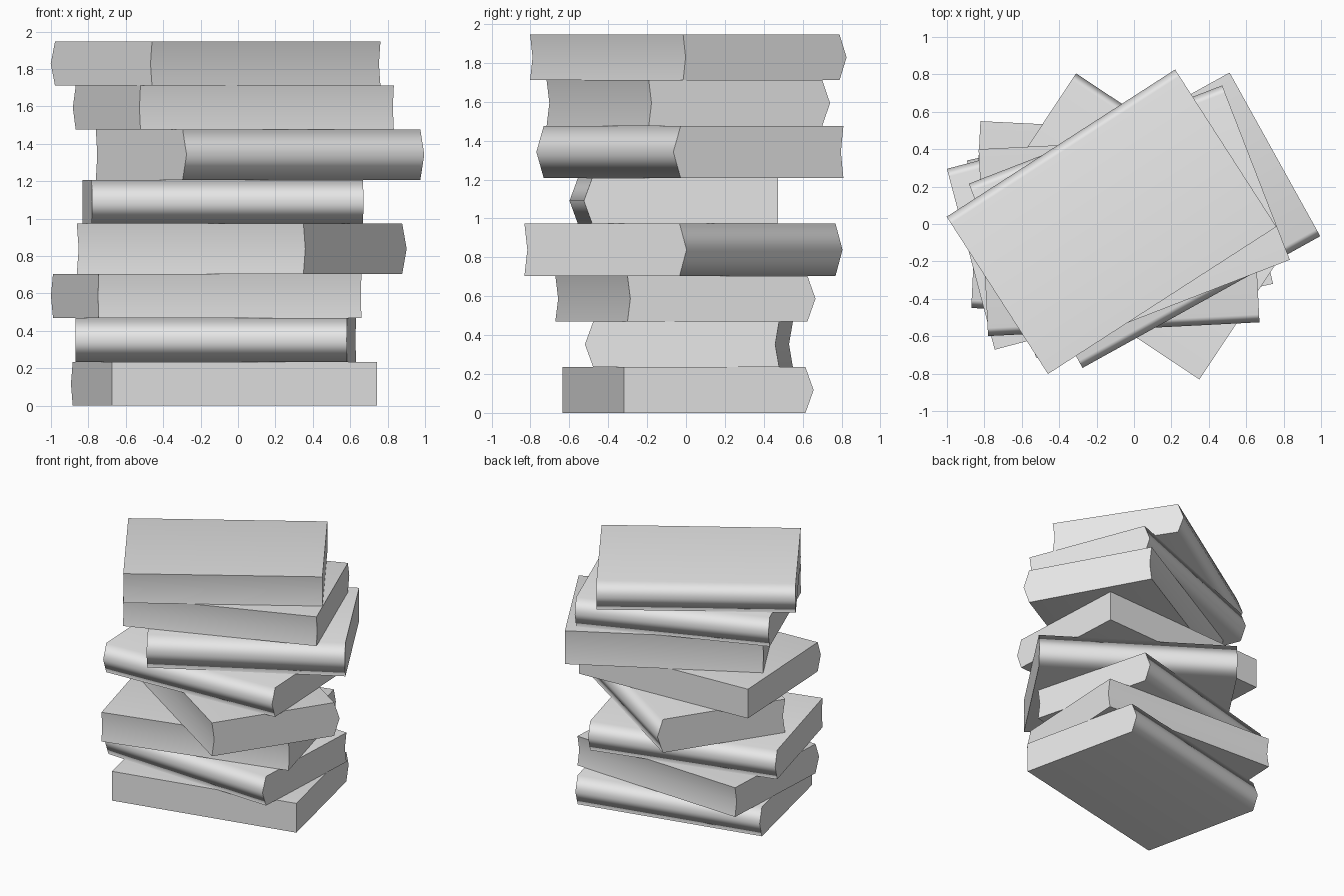
import bpy, bmesh
from math import radians

cube = bpy.data.objects.get("Cube")
if cube:
    bpy.data.objects.remove(cube, do_unlink=True)

grey = bpy.data.materials.new("book_grey")
grey.use_nodes = True
grey.diffuse_color = (0.8, 0.8, 0.8, 1)
grey.node_tree.nodes["Principled BSDF"].inputs["Base Color"].default_value = (0.8, 0.8, 0.8, 1)

LENGTH, WIDTH, BULGE = 1.453, 1.0, 0.043


def add_book(name, x, y, z, angle, height, notch, spine_front):
    """Book with a ridged spine on its local +y side and a hollow page edge."""
    h, w = height / 2, WIDTH / 2
    profile = [(-w, -h), (w - BULGE, -h), (w, 0), (w - BULGE, h), (-w, h), (-w + notch, 0)]
    bm = bmesh.new()
    end = bm.faces.new([bm.verts.new((-LENGTH / 2, py, pz)) for py, pz in profile])
    ext = bmesh.ops.extrude_face_region(bm, geom=[end], use_keep_orig=True)
    moved = [g for g in ext["geom"] if isinstance(g, bmesh.types.BMVert)]
    bmesh.ops.translate(bm, verts=moved, vec=(LENGTH, 0, 0))
    bmesh.ops.recalc_face_normals(bm, faces=bm.faces)
    mesh = bpy.data.meshes.new(name)
    bm.to_mesh(mesh)
    bm.free()
    mesh.materials.append(grey)
    book = bpy.data.objects.new(name, mesh)
    bpy.context.collection.objects.link(book)
    book.location = (x, y, z + h)
    book.rotation_euler.z = radians(angle + (180 if spine_front else 0))

    # Round the shading of the spine into the covers, keep ends and page edge crisp
    bpy.ops.object.select_all(action="DESELECT")
    book.select_set(True)
    bpy.context.view_layer.objects.active = book
    bpy.ops.object.shade_smooth_by_angle(angle=radians(80))
    weighted = book.modifiers.new("cover_normals", "WEIGHTED_NORMAL")
    weighted.keep_sharp = True


# Bottom to top: x, y, angle, height, page hollow, spine at the front
THIN, THICK = 0.235, 0.268
books = [
    (-0.075, 0.01, 12.6, THIN, 0, False),
    (-0.12, 0.015, -2.8, THIN, 0.02, True),
    (-0.17, -0.003, 14.8, THIN, 0.015, False),
    (0.02, -0.013, -33.5, THICK, 0.018, False),
    (-0.08, -0.063, 2.9, THIN, 0, True),
    (0.118, 0.02, 29, THICK, 0.015, True),
    (-0.025, 0.012, 21.2, THIN, 0.015, False),
    (-0.12, 0.012, 32.8, THIN, 0.015, False),
]
z = 0
for i, (x, y, angle, height, notch, spine_front) in enumerate(books, 1):
    add_book(f"book_{i}", x, y, z, angle, height, notch, spine_front)
    z += height
